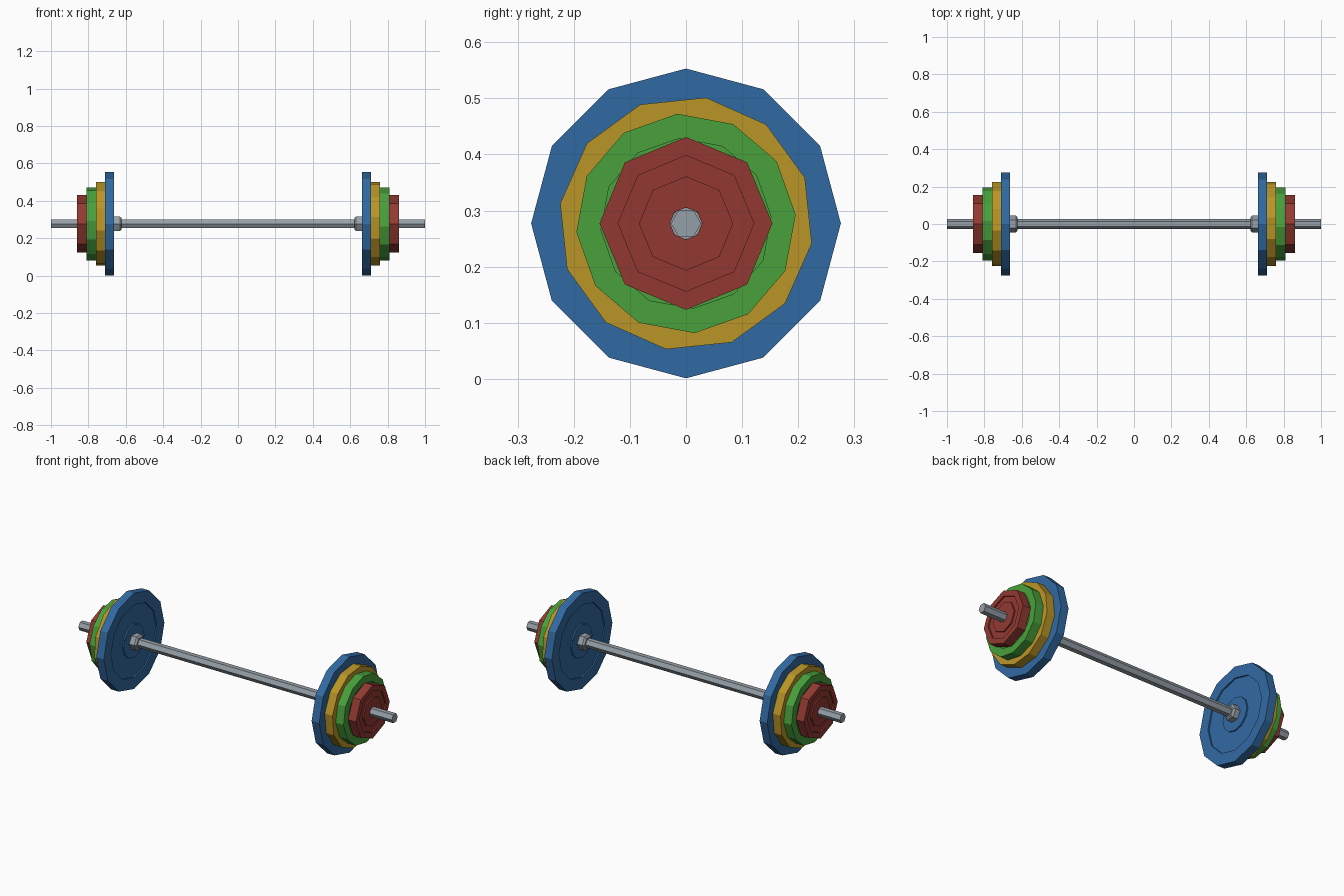
import bpy, bmesh, math

if "Cube" in bpy.data.objects:
    bpy.data.objects.remove(bpy.data.objects["Cube"])

CZ = 0.277  # height of the bar axis


def material(name, rgb):
    m = bpy.data.materials.new(name)
    lin = [((c / 255 + 0.055) / 1.055) ** 2.4 for c in rgb]
    m.diffuse_color = (*lin, 1)
    m.use_nodes = True
    m.node_tree.nodes["Principled BSDF"].inputs["Base Color"].default_value = m.diffuse_color
    return m


STEEL = material("steel grey", (150, 160, 168))
BLUE = material("plate blue", (49, 106, 162))
YELLOW = material("plate yellow", (186, 150, 39))
GREEN = material("plate green", (72, 160, 60))
RED = material("plate red", (147, 57, 49))


def lathe(name, profile, sides, mat, turn=0.0, side=1, closed=True):
    """Revolve (x, radius) points round the bar axis; side=-1 is the far end, turned half round z."""
    bm = bmesh.new()
    rings = []
    for x, r in profile:
        ring = []
        for i in range(sides):
            a = math.radians(turn) + 2 * math.pi * i / sides
            ring.append(bm.verts.new((side * x, side * r * math.sin(a), CZ + r * math.cos(a))))
        rings.append(ring)
    pairs = list(zip(rings, rings[1:]))
    if closed:
        pairs.append((rings[-1], rings[0]))
    else:
        bm.faces.new(rings[0])
        bm.faces.new(rings[-1])
    for p, q in pairs:
        for i in range(sides):
            j = (i + 1) % sides
            bm.faces.new((p[i], p[j], q[j], q[i]))
    bmesh.ops.recalc_face_normals(bm, faces=bm.faces[:])
    me = bpy.data.meshes.new(name)
    bm.to_mesh(me)
    bm.free()
    me.materials.append(mat)
    ob = bpy.data.objects.new(name, me)
    bpy.context.collection.objects.link(ob)
    return ob


def plate(name, x0, x1, radius, rim, hub, sides, mat, turn, side):
    """Disc with a bar hole and a recessed ring on both faces."""
    d, hole = 0.008, 0.0285
    profile = [(x0, hole), (x0, hub), (x0 + d, hub), (x0 + d, rim), (x0, rim), (x0, radius),
               (x1, radius), (x1, rim), (x1 - d, rim), (x1 - d, hub), (x1, hub), (x1, hole)]
    lathe(name, profile, sides, mat, turn, side)


# hexagonal bar
lathe("bar", [(-1, 0.027), (1, 0.027)], 6, STEEL, 30, closed=False)

for side, label in ((1, "right"), (-1, "left")):
    # collar with a chamfered inner end
    lathe(label + "_collar", [(0.622, 0.036), (0.632, 0.045), (0.664, 0.045)],
          6, STEEL, 30, side, closed=False)
    # weight plates, largest inside
    plate(label + "_blue_plate", 0.663, 0.711, 0.276, 0.21, 0.095, 12, BLUE, 0, side)
    plate(label + "_yellow_plate", 0.711, 0.760, 0.227, 0.176, 0.09, 12, YELLOW, 9, side)
    plate(label + "_green_plate", 0.760, 0.810, 0.196, 0.152, 0.085, 12, GREEN, -4.5, side)
    plate(label + "_red_plate", 0.810, 0.860, 0.154, 0.121, 0.084, 8, RED, 0, side)
